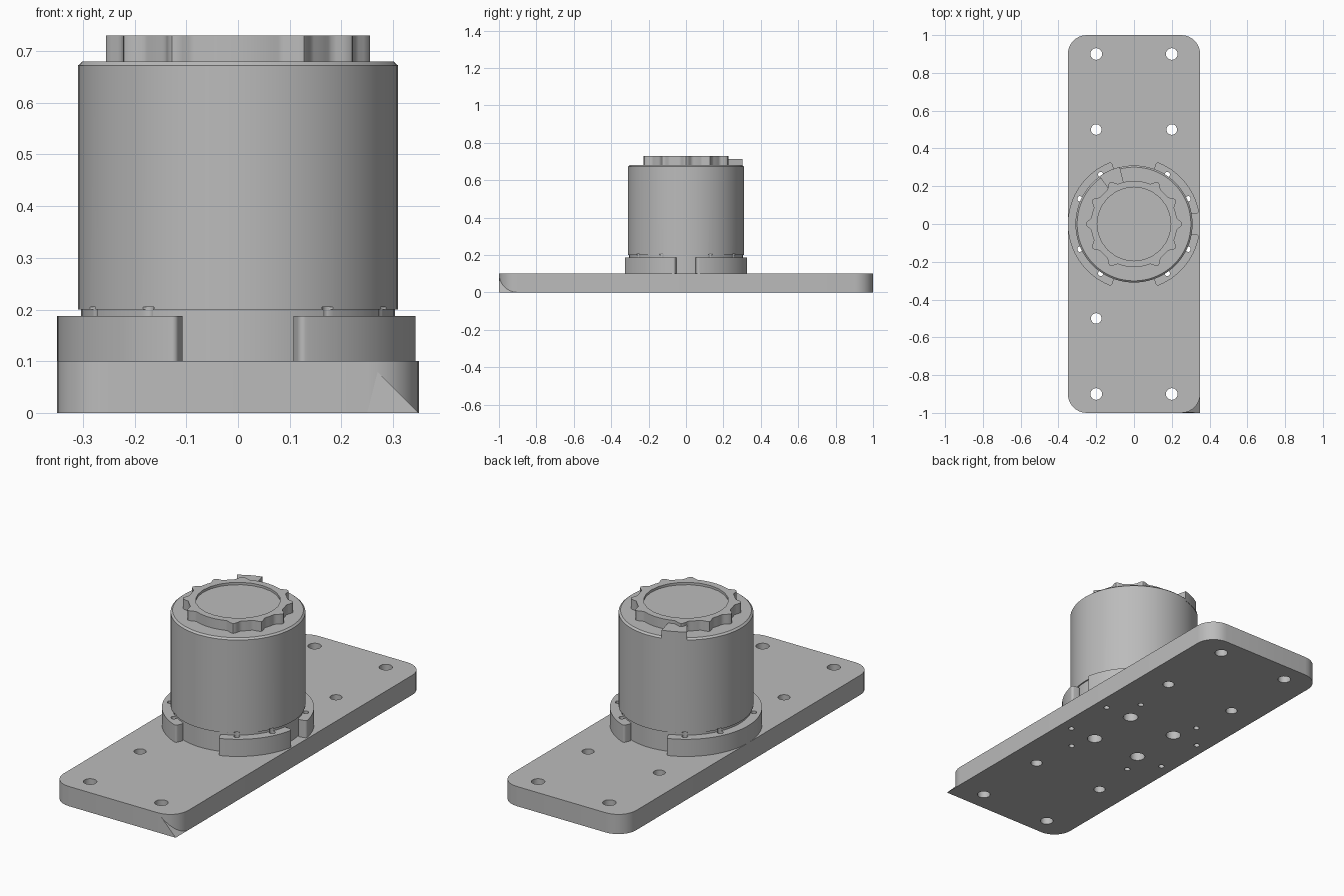
import bpy, bmesh
from math import sin, cos, radians, pi, hypot

if "Cube" in bpy.data.objects:
    bpy.data.objects.remove(bpy.data.objects["Cube"], do_unlink=True)

grey = bpy.data.materials.new("plain_grey")
grey.use_nodes = True
grey.diffuse_color = (0.5, 0.5, 0.5, 1)
grey.node_tree.nodes["Principled BSDF"].inputs["Base Color"].default_value = (0.5, 0.5, 0.5, 1)


def make(name, bm):
    """Turn a bmesh into a grey object."""
    bmesh.ops.recalc_face_normals(bm, faces=bm.faces)
    mesh = bpy.data.meshes.new(name)
    bm.to_mesh(mesh)
    bm.free()
    mesh.materials.append(grey)
    obj = bpy.data.objects.new(name, mesh)
    bpy.context.collection.objects.link(obj)
    return obj


def prism(name, outline, z0, z1, fillet=0):
    """Extrude an outline upwards, optionally rounding its upright corners."""
    bm = bmesh.new()
    base = bm.faces.new([bm.verts.new((x, y, z0)) for x, y in outline])
    top = bmesh.ops.extrude_face_region(bm, geom=[base])["geom"]
    for v in top:
        if isinstance(v, bmesh.types.BMVert):
            v.co.z = z1
    bmesh.ops.recalc_face_normals(bm, faces=bm.faces)
    if fillet:
        corners = [e for e in bm.edges if e.calc_face_angle(0) > 1
                   and abs(e.verts[0].co.z - e.verts[1].co.z) > 0.01]
        bmesh.ops.bevel(bm, geom=corners, offset=fillet, segments=8,
                        profile=0.5, affect='EDGES')
    return make(name, bm)


def polar(r, degrees):
    return r * cos(radians(degrees)), r * sin(radians(degrees))


def sector(r0, r1, a0, a1):
    """Outline of a ring segment between two angles."""
    n = max(8, int((a1 - a0) / 3))
    angles = [a0 + (a1 - a0) * i / n for i in range(n + 1)]
    return [polar(r1, a) for a in angles] + [polar(r0, a) for a in reversed(angles)]


def lathe(name, profile, steps=96):
    bm = bmesh.new()
    verts = [bm.verts.new((r, 0, z)) for r, z in profile]
    edges = [bm.edges.new(pair) for pair in zip(verts, verts[1:])]
    bmesh.ops.spin(bm, geom=verts + edges, cent=(0, 0, 0), axis=(0, 0, 1),
                   angle=2 * pi, steps=steps)
    bmesh.ops.remove_doubles(bm, verts=bm.verts, dist=0.0001)
    return make(name, bm)


def drill(obj, holes):
    """Cut round holes given as (x, y, radius, bottom, top)."""
    bm = bmesh.new()
    for x, y, r, z0, z1 in holes:
        made = bmesh.ops.create_cone(bm, cap_ends=True, segments=24, radius1=r,
                                     radius2=r, depth=z1 - z0)
        bmesh.ops.translate(bm, verts=made["verts"], vec=(x, y, (z0 + z1) / 2))
    cutter = make("hole_cutter", bm)
    cutter.hide_render = True
    mod = obj.modifiers.new("holes", 'BOOLEAN')
    mod.operation = 'DIFFERENCE'
    mod.solver = 'EXACT'
    mod.object = cutter
    bpy.context.view_layer.update()
    result = bpy.data.meshes.new_from_object(
        obj.evaluated_get(bpy.context.evaluated_depsgraph_get()))
    obj.modifiers.clear()
    obj.data = result
    bpy.data.objects.remove(cutter, do_unlink=True)


parts = []

# Small bolt holes around the drum foot
bolts = [(*polar(0.316, a), 0.014, -0.05, 0.205)
         for a in (25, 56, 124, 155, 205, 236, 304, 335)]

# Base plate with mounting holes
plate = prism("base_plate", [(-0.35, -1), (0.35, -1), (0.35, 1), (-0.35, 1)], 0, 0.1, 0.1)
holes = []
for sx in (-1, 1):
    for sy in (-1, 1):
        blind = sx > 0 > sy
        holes += [(sx * 0.2, sy * 0.9, 0.031, -0.05, 0.15),
                  (sx * 0.2, sy * 0.5, 0.028, -0.05, 0.085 if blind else 0.15),
                  (sx * 0.136, sy * 0.136, 0.036, -0.05, 0.15)]
drill(plate, holes + bolts)
parts.append(plate)

# Pointed sliver at one lower plate corner
bm = bmesh.new()
for co in ((0.35, -1, 0), (0.25, -1, 0), (0.35, -0.9, 0), (0.27, -0.998, 0.08)):
    bm.verts.new(co)
bmesh.ops.convex_hull(bm, input=bm.verts)
parts.append(make("corner_sliver", bm))

# Drum with a narrower foot and a chamfered rim
drum = lathe("drum", [(0, 0.1), (0.304, 0.1), (0.304, 0.2), (0.31, 0.2),
                      (0.31, 0.672), (0.301, 0.68), (0, 0.68)])
drill(drum, bolts)
parts.append(drum)

# Collar segments around the drum foot
for label, a0, a1 in (("back_left", 9.5, 70), ("right", 110, 250), ("front_left", 290, 350.5)):
    seg = prism("collar_" + label, sector(0.303, 0.35, a0, a1), 0.1, 0.187, 0.012)
    drill(seg, bolts)
    parts.append(seg)

# Lobed cap with a shallow round recess
lobes = [a for a in range(0, 360, 30) if a not in (90, 270)]


def cap_radius(a):
    gap = min(abs((a - b + 180) % 360 - 180) for b in lobes)
    return 0.228 + 0.027 * (0.5 + 0.5 * cos(pi * min(gap / 9, 1)))


cap = prism("lobed_cap", [polar(cap_radius(a), a) for a in range(0, 360, 2)], 0.675, 0.73)
drill(cap, [(0, 0, 0.195, 0.718, 0.8)])
parts.append(cap)

# Index tab on the drum rim
parts.append(prism("index_tab", sector(0.215, 0.3115, 104, 126), 0.66, 0.714))

for obj in bpy.context.selected_objects:
    obj.select_set(False)
for obj in parts:
    obj.select_set(True)
bpy.context.view_layer.objects.active = plate
bpy.ops.object.shade_smooth_by_angle(angle=radians(30))
